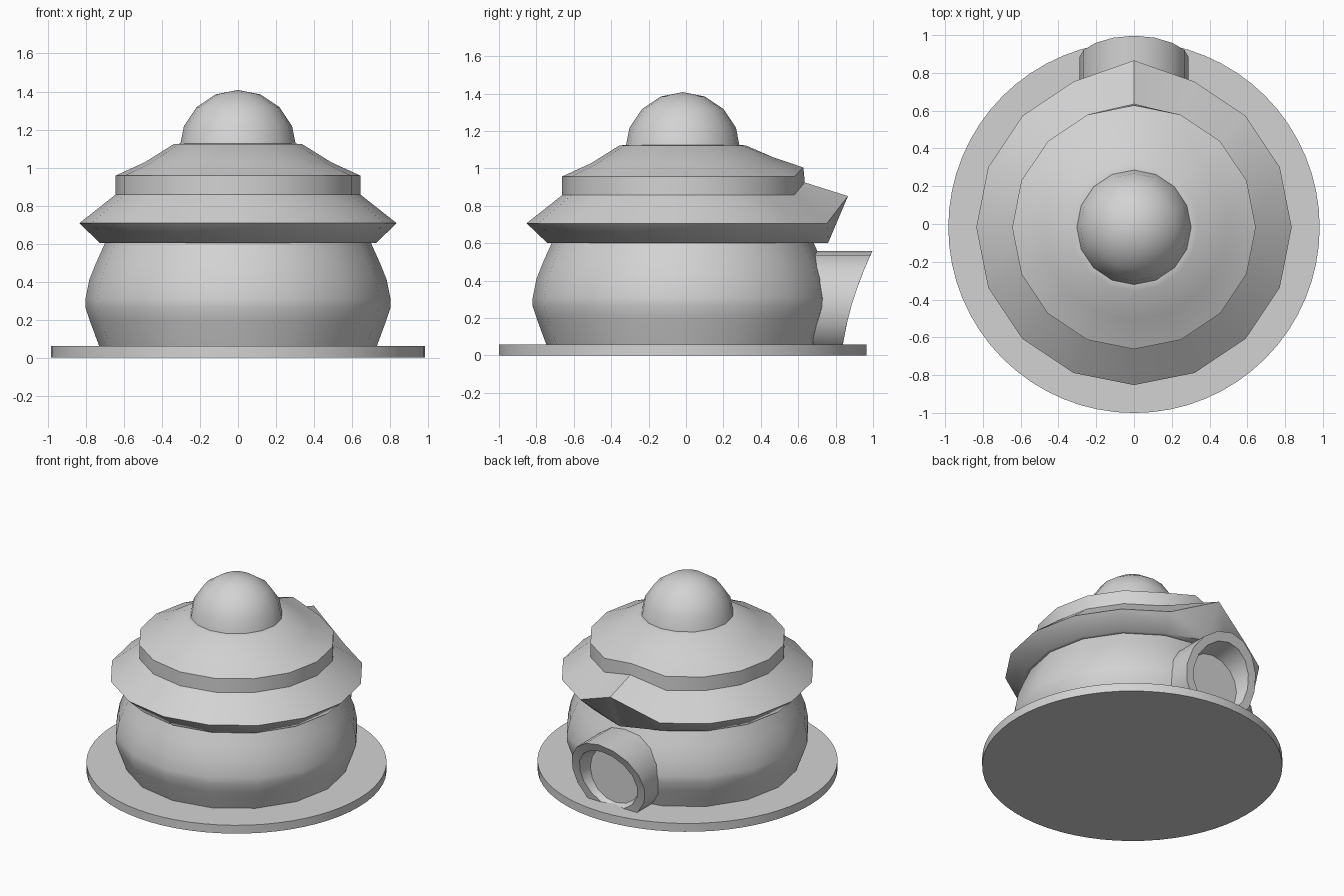
import bpy, bmesh
from math import sin, cos, pi, radians

cube = bpy.data.objects.get("Cube")
if cube:
    bpy.data.objects.remove(cube, do_unlink=True)

CY = -0.0175   # centre line of the round parts

clay = bpy.data.materials.new("clay grey")
clay.use_nodes = True
clay.diffuse_color = (0.65, 0.65, 0.65, 1)
clay.node_tree.nodes["Principled BSDF"].inputs["Base Color"].default_value = (0.65, 0.65, 0.65, 1)


def finish(name, bm):
    bmesh.ops.remove_doubles(bm, verts=bm.verts, dist=0.0001)
    bmesh.ops.recalc_face_normals(bm, faces=bm.faces)
    mesh = bpy.data.meshes.new(name)
    bm.to_mesh(mesh)
    bm.free()
    mesh.materials.append(clay)
    obj = bpy.data.objects.new(name, mesh)
    bpy.context.collection.objects.link(obj)
    bpy.ops.object.select_all(action='DESELECT')
    obj.select_set(True)
    bpy.context.view_layer.objects.active = obj
    bpy.ops.object.shade_smooth_by_angle(angle=radians(48))


def bridge(bm, a, b):
    n = len(a)
    for i in range(n):
        bm.faces.new((a[i], a[(i + 1) % n], b[(i + 1) % n], b[i]))


def lathe(name, profile, sides=16, back=()):
    """Spin (radius, z) points; 'back' gives the rear vertex (y, z) of the first rings."""
    bm = bmesh.new()
    rings = []
    for k, (r, z) in enumerate(profile):
        ring = []
        for i in range(sides):
            a = 2 * pi * i / sides
            y, h = CY + r * cos(a), z
            if i == 0 and k < len(back):
                y, h = back[k]
            ring.append(bm.verts.new((r * sin(a), y, h)))
        rings.append(ring)
    for a, b in zip(rings, rings[1:]):
        bridge(bm, a, b)
    finish(name, bm)


# Ground plate
lathe("base_plate", [(0, 0), (0.983, 0), (0.983, 0.06), (0, 0.06)], 64)

# Rounded wall
lathe("round_wall", [(0.73, 0.06), (0.78, 0.195), (0.803, 0.265), (0.802, 0.31),
                     (0.782, 0.41), (0.746, 0.5), (0.70, 0.602)])

# Two-tier roof, lifted over the doorway, open where it sits on the wall
lathe("tiered_roof",
      [(0.70, 0.602), (0.725, 0.602), (0.835, 0.707), (0.645, 0.857), (0.645, 0.957),
       (0.49, 1.028), (0.338, 1.123), (0.30, 1.126)],
      back=[(0.683, 0.602), (0.76, 0.602), (0.866, 0.852), (0.635, 0.925), (0.628, 1.005),
            (0.465, 1.06)])

# Dome on top, the upper half of a sphere
lathe("roof_dome", [(0.308 * cos(a), 1.1 + 0.308 * sin(a))
                    for a in (pi * k / 8 for k in range(5))])

# Doorway tube with a slanted mouth and a recessed door
bm = bmesh.new()


def door_ring(radius, depth=None):
    ring = []
    for i in range(16):
        a = 2 * pi * i / 16
        z = max(0.27 + radius * cos(a), 0.01)
        y = 0.83 + 0.12 * z + 0.32 * z * z if depth is None else depth
        ring.append(bm.verts.new((radius * sin(a), y, z)))
    return ring


loops = [door_ring(0.288, 0.68), door_ring(0.288), door_ring(0.228), door_ring(0.205, 0.8)]
for a, b in zip(loops, loops[1:]):
    bridge(bm, a, b)
bm.faces.new(loops[-1])
finish("door_tube", bm)
